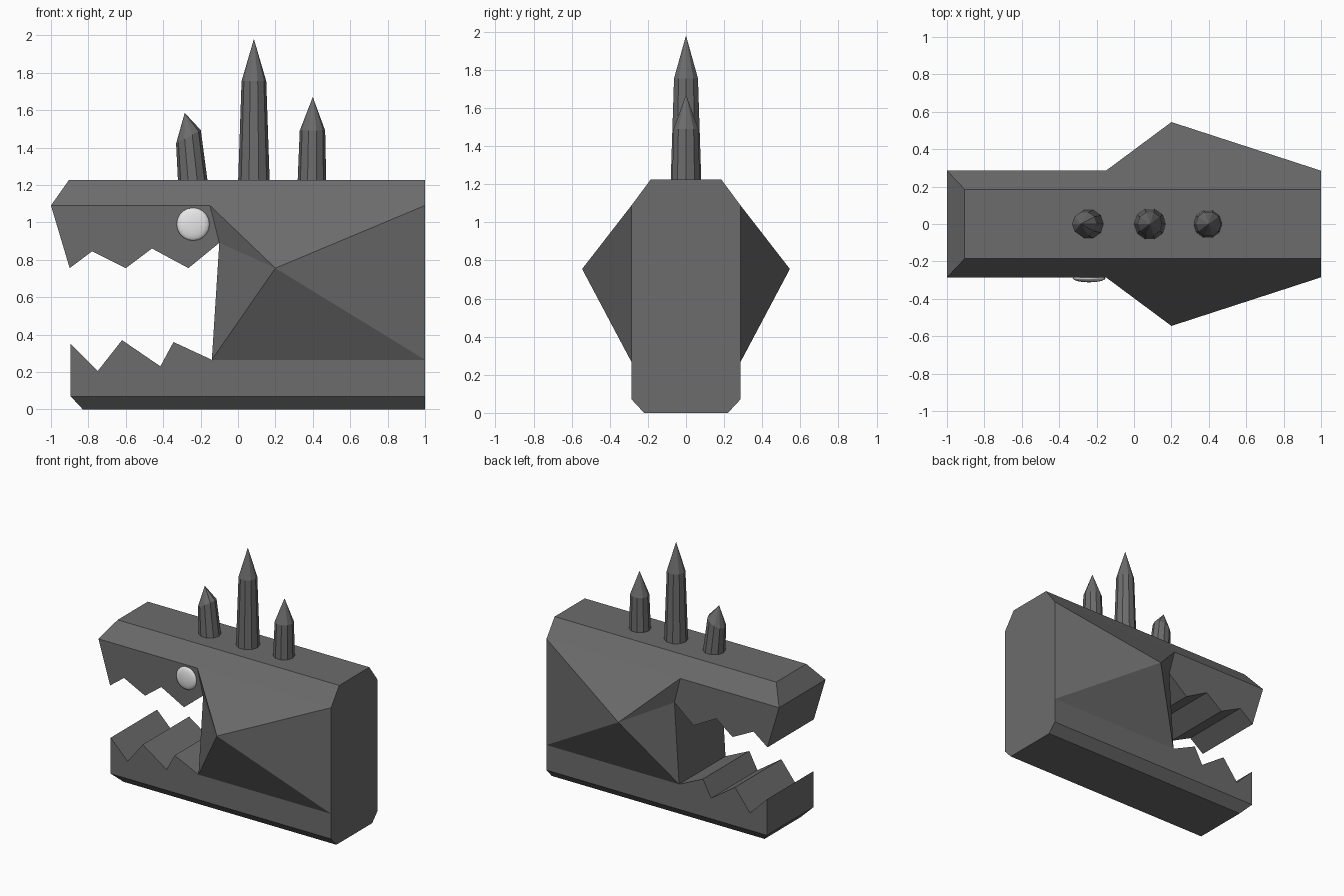
import bpy, bmesh, math

cube = bpy.data.objects.get("Cube")
if cube:
    bpy.data.objects.remove(cube, do_unlink=True)


def material(name, rgb, rough):
    m = bpy.data.materials.new(name)
    m.use_nodes = True
    m.diffuse_color = (*rgb, 1)
    bsdf = m.node_tree.nodes["Principled BSDF"]
    bsdf.inputs["Base Color"].default_value = (*rgb, 1)
    bsdf.inputs["Roughness"].default_value = rough
    return m


stone = material("dark grey stone", (0.15, 0.15, 0.15), 0.8)
white = material("eye white", (0.8, 0.8, 0.8), 0.5)


def finish(bm, name, mat):
    bmesh.ops.recalc_face_normals(bm, faces=bm.faces)
    mesh = bpy.data.meshes.new(name)
    bm.to_mesh(mesh)
    bm.free()
    mesh.materials.append(mat)
    ob = bpy.data.objects.new(name, mesh)
    bpy.context.collection.objects.link(ob)
    return ob


# Head: side outline as (x, z, half width), mirrored across y
W, TOP_W, BASE_W = 0.285, 0.185, 0.22
outline = [
    (1, 1.225, TOP_W), (-0.905, 1.225, TOP_W), (-1, 1.09, W),
    # upper teeth
    (-0.9, 0.755, W), (-0.78, 0.845, W), (-0.6, 0.755, W),
    (-0.46, 0.86, W), (-0.265, 0.755, W), (-0.1, 0.89, W),
    # lower teeth
    (-0.14, 0.265, W), (-0.345, 0.36, W), (-0.415, 0.23, W),
    (-0.62, 0.37, W), (-0.75, 0.205, W), (-0.895, 0.35, W),
    # base and back end
    (-0.895, 0.07, W), (-0.83, 0, BASE_W), (1, 0, BASE_W),
    (1, 0.07, W), (1, 0.265, W), (1, 0.755, W), (1, 1.09, W),
]
# cheek border points and cheek apex
extra = [(0.2, 1.09, W), (-0.15, 1.09, W), (0.2, 0.265, W), (0.2, 0.545 + 0.21, 0.545)]

bm = bmesh.new()
sides = [[bm.verts.new((x, s * y, z)) for x, z, y in outline + extra] for s in (-1, 1)]
n = len(outline)
for i in range(n):  # strips joining the two sides
    j = (i + 1) % n
    bm.faces.new([sides[0][i], sides[0][j], sides[1][j], sides[1][i]])
cheek_rim = [23, 8, 9, 24, 19, 20, 21, 22]
panels = [
    [0, 1, 2, 23, 22, 21],             # top bevel
    [*range(2, 9), 23],                # upper jaw
    [*range(9, 16), 18, 19, 24],       # lower jaw
    [15, 16, 17, 18],                  # bottom bevel
]
panels += [[cheek_rim[k - 1], cheek_rim[k], 25] for k in range(8)]
for verts in sides:
    for p in panels:
        bm.faces.new([verts[k] for k in p])
finish(bm, "head", stone)


# Spikes: tapered ten-sided shafts with pointed tips
def spike(name, base_x, base_r, mid_x, mid_z, mid_r, tip_x, tip_z, slope=0.0, n=10):
    bm = bmesh.new()
    rings = []
    for cx, cz, r, k in ((base_x, 1.2, base_r, 0), (mid_x, mid_z, mid_r, slope)):
        ring = []
        for i in range(n):
            a = 2 * math.pi * i / n
            dx = r * math.cos(a)
            ring.append(bm.verts.new((cx + dx, r * math.sin(a), cz + k * dx)))
        rings.append(ring)
    tip = bm.verts.new((tip_x, 0, tip_z))
    low, high = rings
    bm.faces.new(low)
    for i in range(n):
        j = (i + 1) % n
        bm.faces.new([low[i], low[j], high[j], high[i]])
        bm.faces.new([high[i], high[j], tip])
    finish(bm, name, stone)


spike("front_spike", -0.24, 0.08, -0.265, 1.457, 0.066, -0.285, 1.585, 0.55)
spike("middle_spike", 0.085, 0.085, 0.085, 1.755, 0.066, 0.085, 1.98)
spike("rear_spike", 0.395, 0.077, 0.398, 1.49, 0.068, 0.4, 1.67)

# Eye: flattened ball on one side only
bm = bmesh.new()
bmesh.ops.create_uvsphere(bm, u_segments=16, v_segments=10, radius=1)
bmesh.ops.scale(bm, vec=(0.088, 0.022, 0.088), verts=bm.verts)
bmesh.ops.translate(bm, vec=(-0.24, -0.29, 0.99), verts=bm.verts)
for f in bm.faces:
    f.smooth = True
finish(bm, "right_eye", white)
